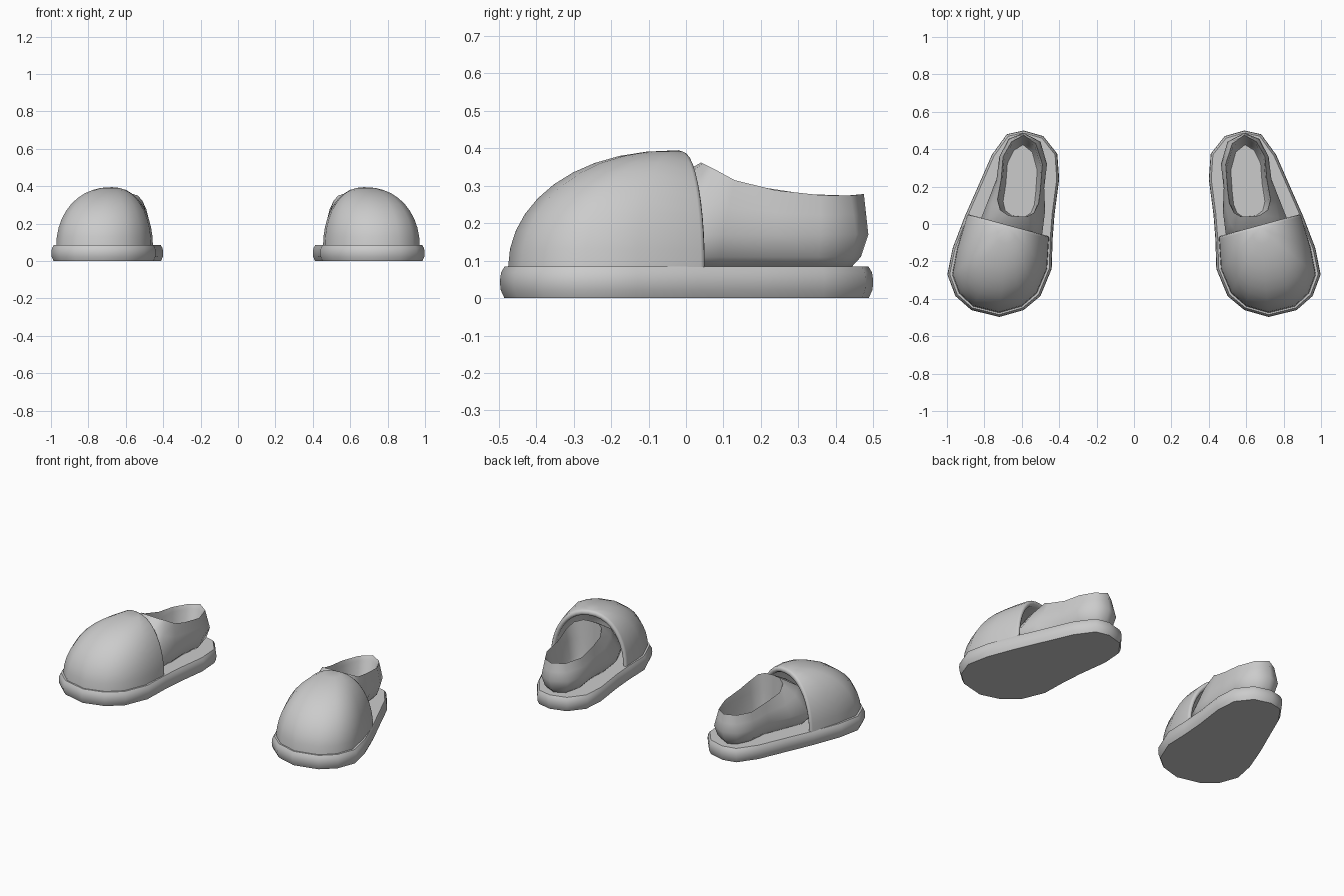
import bpy, bmesh, math
from mathutils import Vector

if "Cube" in bpy.data.objects:
    bpy.data.objects.remove(bpy.data.objects["Cube"])

grey = bpy.data.materials.new("plain_grey")
grey.use_nodes = True
grey.diffuse_color = (0.6, 0.6, 0.6, 1)
grey.node_tree.nodes["Principled BSDF"].inputs["Base Color"].default_value = (0.6, 0.6, 0.6, 1)


def strip(bm, rows, closed):
    """Skin neighbouring rows of points with faces."""
    verts = [[bm.verts.new(p) for p in row] for row in rows]
    count = len(rows[0])
    for a, b in zip(verts, verts[1:]):
        for i in range(count if closed else count - 1):
            j = (i + 1) % count
            bm.faces.new((a[i], a[j], b[j], b[i]))
    return verts


def finish(bm, name, side, angle):
    for v in bm.verts:
        v.co.x *= side
    bmesh.ops.remove_doubles(bm, verts=bm.verts, dist=0.0005)
    bmesh.ops.recalc_face_normals(bm, faces=bm.faces)
    mesh = bpy.data.meshes.new(name)
    bm.to_mesh(mesh)
    bm.free()
    mesh.materials.append(grey)
    obj = bpy.data.objects.new(name, mesh)
    bpy.context.collection.objects.link(obj)
    bpy.ops.object.select_all(action="DESELECT")
    obj.select_set(True)
    bpy.context.view_layer.objects.active = obj
    bpy.ops.object.shade_smooth_by_angle(angle=math.radians(angle))


def inset(outline, amount, z):
    """Shift a closed outline towards its inside."""
    row = []
    for i, p in enumerate(outline):
        a, b = Vector(outline[i - 1]), Vector(outline[(i + 1) % len(outline)])
        t = (b - a).normalized()
        row.append((p[0] + t.y * amount, p[1] - t.x * amount, z))
    return row


# Outlines run clockwise from the heel
SOLE = [(.59, .5), (.68, .48), (.76, .37), (.83, .21), (.905, .04), (.97, -.13),
        (.998, -.27), (.955, -.385), (.87, -.46), (.72, -.497), (.59, -.46),
        (.5, -.385), (.44, -.24), (.435, -.08), (.425, .05), (.4, .24),
        (.41, .375), (.485, .47)]
BODY = [(.59, .487), (.67, .455), (.72, .36), (.735, .24), (.79, .1), (.83, 0),
        (.81, -.12), (.66, -.16), (.53, -.14), (.49, -.05), (.475, .07),
        (.48, .19), (.465, .32), (.5, .44)]
MOUTH = [(.59, .475, .278), (.655, .44, .274), (.7, .36, .275), (.71, .24, .288),
         (.73, .13, .315), (.715, .075, .345), (.67, .045, .36), (.62, .04, .362),
         (.57, .04, .36), (.535, .06, .35), (.51, .11, .32), (.5, .19, .298),
         (.49, .32, .278), (.525, .43, .274)]
CAP = [(.895, .04), (.945, -.13), (.972, -.27), (.935, -.37), (.86, -.44),
       (.72, -.475), (.6, -.44), (.52, -.37), (.465, -.24), (.455, -.08)]
CENTRE = Vector((.675, -.02, .083))
STEPS = 10


def dome_point(base, step, scale=1.0, back=0.0):
    t = step / STEPS * math.pi / 2
    flat = (Vector((base[0], base[1], CENTRE.z)) - CENTRE) * max(math.cos(t), 0) ** .9
    up = Vector((0, 0, .312 * math.sin(t)))
    return CENTRE + (flat + up) * scale + Vector((-.26, .96, 0)) * back


def build_sole(name, side):
    bm = bmesh.new()
    rows = [inset(SOLE, d, z) for d, z in
            ((.012, 0), (.002, .022), (0, .045), (.003, .068), (.013, .085))]
    verts = strip(bm, rows, True)
    bm.faces.new(verts[0])
    bm.faces.new(verts[-1])
    finish(bm, name, side, 50)


def build_toe_cap(name, side):
    bm = bmesh.new()
    # Outer and inner skins
    for scale in (1, .89):
        rows = [[dome_point(b, s, scale) for b in CAP] for s in range(STEPS)]
        verts = strip(bm, rows, False)
        top = bm.verts.new(dome_point(CAP[0], STEPS, scale))
        for a, b in zip(verts[-1], verts[-1][1:]):
            bm.faces.new((a, b, top))
    # Rounded lip along the opening
    edge = [(CAP[0], s) for s in range(STEPS + 1)]
    edge += [(CAP[-1], s) for s in reversed(range(STEPS))]
    strip(bm, [[dome_point(b, s, scale, back) for b, s in edge] for scale, back in
               ((1, 0), (.985, .01), (.945, .014), (.905, .01), (.89, 0))], False)
    finish(bm, name, side, 60)


def build_upper(name, side):
    bm = bmesh.new()
    rows = [inset(BODY, d, z) for d, z in ((.045, .083), (.02, .11), (0, .17))]
    # Shoulder swelling between the widest line and the mouth
    rows.append([((b[0] + m[0]) / 2, (b[1] + m[1]) / 2,
                  .085 + m[2] / 2 + max(0, .1 - b[1]) * .15)
                 for b, m in zip(BODY, MOUTH)])
    rows.append(MOUTH)
    # Inner wall down to the insole
    for shrink, z in ((.93, .25), (.82, .14), (.76, .12)):
        rows.append([(.605 + (x - .605) * shrink,
                      .05 + (y - .05) * (shrink + 1) / 2, z) for x, y, _ in MOUTH])
    verts = strip(bm, rows, True)
    bm.faces.new(verts[-1])
    bm.faces.new(verts[0])
    finish(bm, name, side, 60)


for label, side in (("left", 1), ("right", -1)):
    build_sole(label + "_sole", side)
    build_toe_cap(label + "_toe_cap", side)
    build_upper(label + "_upper", side)
